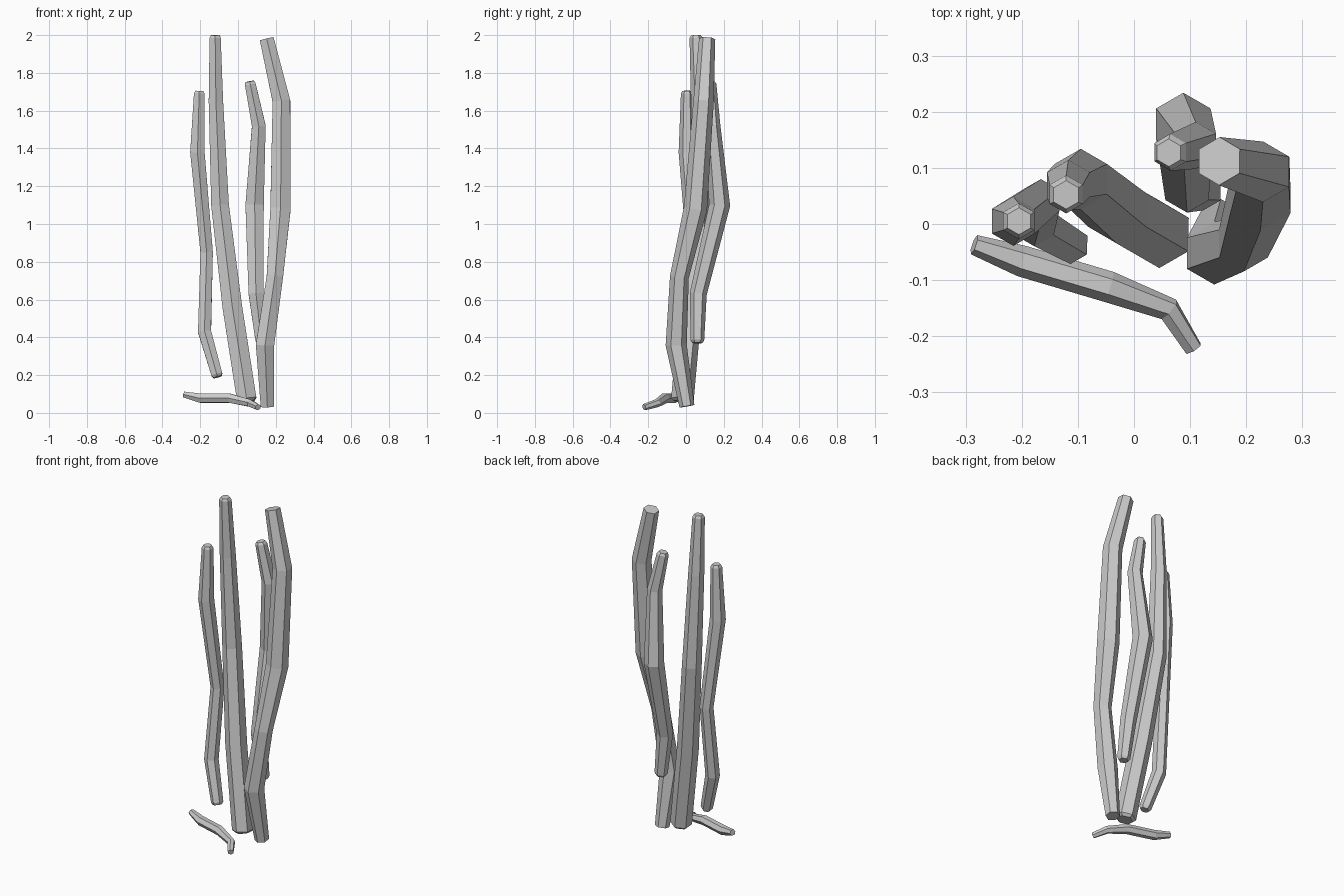
import bpy, bmesh, math
from mathutils import Vector

if "Cube" in bpy.data.objects:
    bpy.data.objects.remove(bpy.data.objects["Cube"])

SIDES = 6


def stalk(name, nodes, bevel_start=True, bevel_end=True):
    """Six-sided tapering tube through (x, y, z, radius) nodes, with chamfered ends."""
    pts = [Vector(n[:3]) for n in nodes]
    rad = [n[3] for n in nodes]
    dirs = [(b - a).normalized() for a, b in zip(pts, pts[1:])]
    tang = [dirs[0]] + [(a + b).normalized() for a, b in zip(dirs, dirs[1:])] + [dirs[-1]]
    # chamfer rings keep the end position and add a wider ring just inside
    if bevel_start:
        pts.insert(1, pts[0] + dirs[0] * 0.014)
        rad.insert(1, rad[0])
        rad[0] *= 0.75
        tang.insert(1, dirs[0])
    if bevel_end:
        pts.insert(-1, pts[-1] - dirs[-1] * 0.014)
        rad.insert(-1, rad[-1])
        rad[-1] *= 0.75
        tang.insert(-1, dirs[-1])

    bm = bmesh.new()
    rings = []
    for p, r, t in zip(pts, rad, tang):
        u = Vector((0, 1, 0))
        u = (u - t * u.dot(t)).normalized()
        v = t.cross(u)
        rings.append([bm.verts.new(p + (u * math.cos(a) + v * math.sin(a)) * r)
                      for a in (2 * math.pi * i / SIDES for i in range(SIDES))])
    for lo, hi in zip(rings, rings[1:]):
        for i in range(SIDES):
            j = (i + 1) % SIDES
            bm.faces.new((lo[i], lo[j], hi[j], hi[i]))
    bm.faces.new(rings[0])
    bm.faces.new(rings[-1])
    bmesh.ops.recalc_face_normals(bm, faces=bm.faces)
    mesh = bpy.data.meshes.new(name)
    bm.to_mesh(mesh)
    bm.free()
    obj = bpy.data.objects.new(name, mesh)
    bpy.context.collection.objects.link(obj)
    return obj


# Tallest stalk, leaning left
stalk("tall_stalk", [
    (0.048, -0.02, 0.06, 0.060), (-0.03, 0.025, 0.56, 0.060),
    (-0.095, 0.08, 1.10, 0.054), (-0.117, 0.07, 1.65, 0.044),
    (-0.121, 0.052, 2.00, 0.034)])

# Thick bowed stalk on the right
stalk("right_stalk", [
    (0.155, 0.005, 0.035, 0.040), (0.143, -0.052, 0.36, 0.056),
    (0.195, -0.035, 0.72, 0.050), (0.225, 0.05, 1.08, 0.062),
    (0.230, 0.093, 1.65, 0.054), (0.152, 0.112, 1.98, 0.043)],
    bevel_start=False, bevel_end=False)

# Hanging stalk at the back
stalk("back_stalk", [
    (0.125, 0.06, 0.37, 0.036), (0.095, 0.065, 0.63, 0.045),
    (0.088, 0.178, 1.10, 0.056), (0.110, 0.14, 1.52, 0.042),
    (0.062, 0.127, 1.755, 0.033)])

# Short stalk on the left
stalk("left_stalk", [
    (-0.108, -0.04, 0.19, 0.034), (-0.177, 0.0, 0.43, 0.040),
    (-0.166, 0.042, 0.85, 0.038), (-0.215, 0.005, 1.38, 0.044),
    (-0.205, 0.005, 1.705, 0.032)])

# Fallen piece on the ground in front
stalk("fallen_piece", [
    (-0.285, -0.037, 0.097, 0.018), (-0.20, -0.066, 0.078, 0.028),
    (-0.045, -0.112, 0.078, 0.028), (0.062, -0.152, 0.052, 0.022),
    (0.106, -0.222, 0.030, 0.017)],
    bevel_start=False, bevel_end=False)
